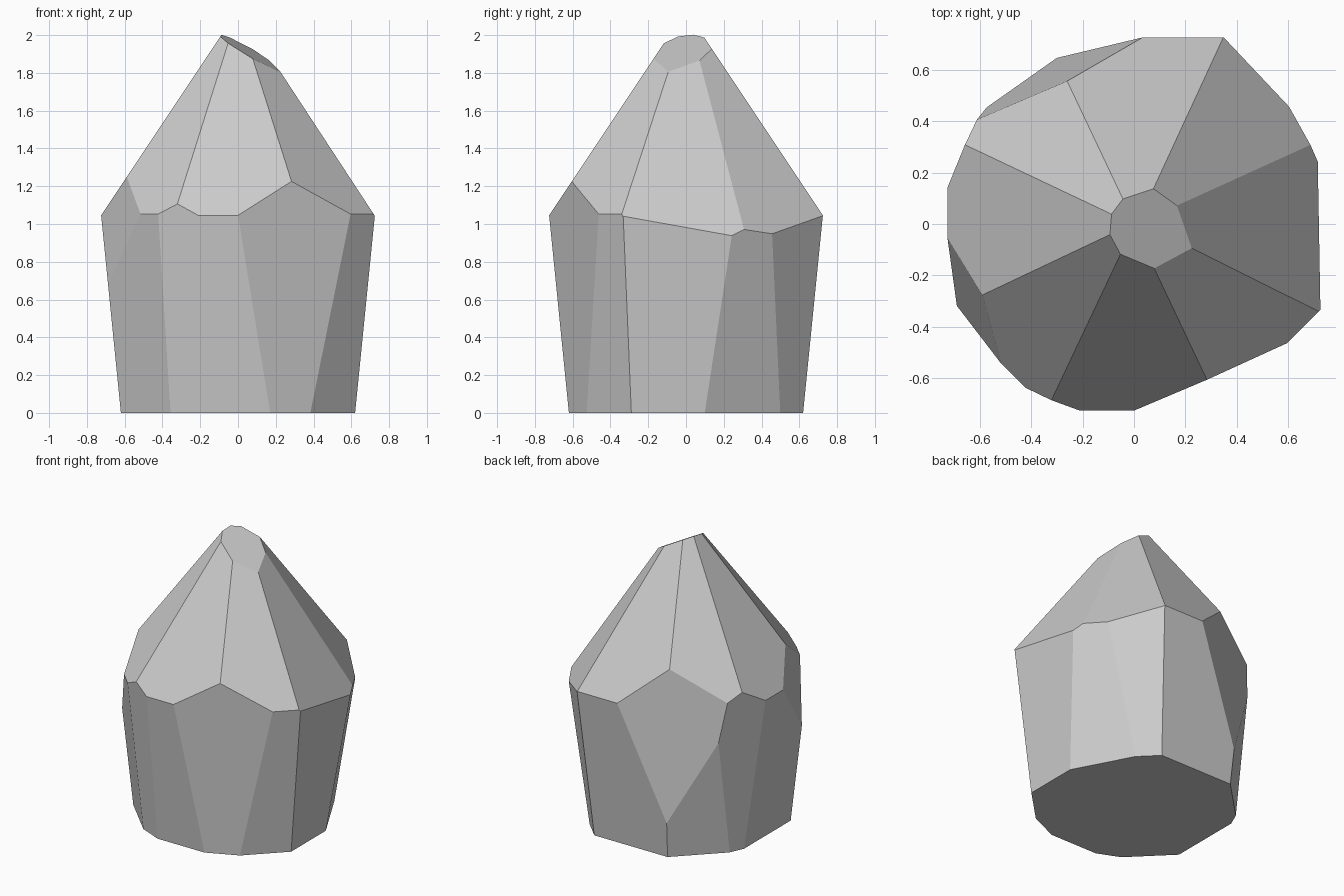
import bpy
import bmesh
from math import cos, sin, radians
from mathutils import Vector

# Remove the default cube
default = bpy.data.objects.get("Cube")
if default:
    bpy.data.objects.remove(default, do_unlink=True)

# Plain grey stone
stone = bpy.data.materials.new("grey_stone")
stone.use_nodes = True
grey = (0.6, 0.6, 0.6, 1)
stone.diffuse_color = grey
stone.node_tree.nodes["Principled BSDF"].inputs["Base Color"].default_value = grey


def cut(bm, azimuth, reach, flare):
    """Slice off all beyond a plane whose distance is reach + flare * height."""
    angle = radians(azimuth)
    normal = Vector((cos(angle), sin(angle), -flare))
    point = Vector((cos(angle), sin(angle), 0)) * reach
    geom = bm.verts[:] + bm.edges[:] + bm.faces[:]
    result = bmesh.ops.bisect_plane(bm, geom=geom, dist=1e-5, plane_co=point,
                                    plane_no=normal, clear_outer=True)
    rim = [e for e in result["geom_cut"] if isinstance(e, bmesh.types.BMEdge)]
    if rim:
        bmesh.ops.holes_fill(bm, edges=[e for e in bm.edges if e.is_boundary], sides=0)


def slope(bm, azimuth, peak, steepness):
    """Slice with a roof plane that falls from a peak height on the axis."""
    cut(bm, azimuth, peak / steepness, -1 / steepness)


# Rough block standing on the ground
bm = bmesh.new()
bmesh.ops.create_cube(bm, size=3)
bmesh.ops.translate(bm, verts=bm.verts, vec=(0, 0, 1.5))

# Flared eight-sided body
for side in range(0, 360, 90):
    cut(bm, side, 0.62, 0.1)
for side in (135, 225, 315):
    cut(bm, side, 0.643, 0.1)
cut(bm, 45, 0.641, 0.113)

# Chipped corners of the body
for azimuth, reach, flare in ((28, 0.594, 0.16), (116, 0.735, -0.094),
                              (156, 0.662, 0.055), (203, 0.887, -0.19),
                              (247, 0.648, 0.097), (293.8, 0.636, 0.026)):
    cut(bm, azimuth, reach, flare)

# Pointed upper part, with two uneven faces
for side in (90, 180, 270):
    slope(bm, side, 2.133, 1.5)
for side in (135, 225, 315):
    slope(bm, side, 2.13, 1.44)
slope(bm, 7.3, 2.152, 1.643)
slope(bm, 34, 2.149, 1.592)

# Slanted tip
slope(bm, -16.4, 1.947, 0.584)

# Finished faceted stone
bmesh.ops.recalc_face_normals(bm, faces=bm.faces)
mesh = bpy.data.meshes.new("faceted_stone")
bm.to_mesh(mesh)
bm.free()
mesh.materials.append(stone)
body = bpy.data.objects.new("faceted_stone", mesh)
bpy.context.collection.objects.link(body)
